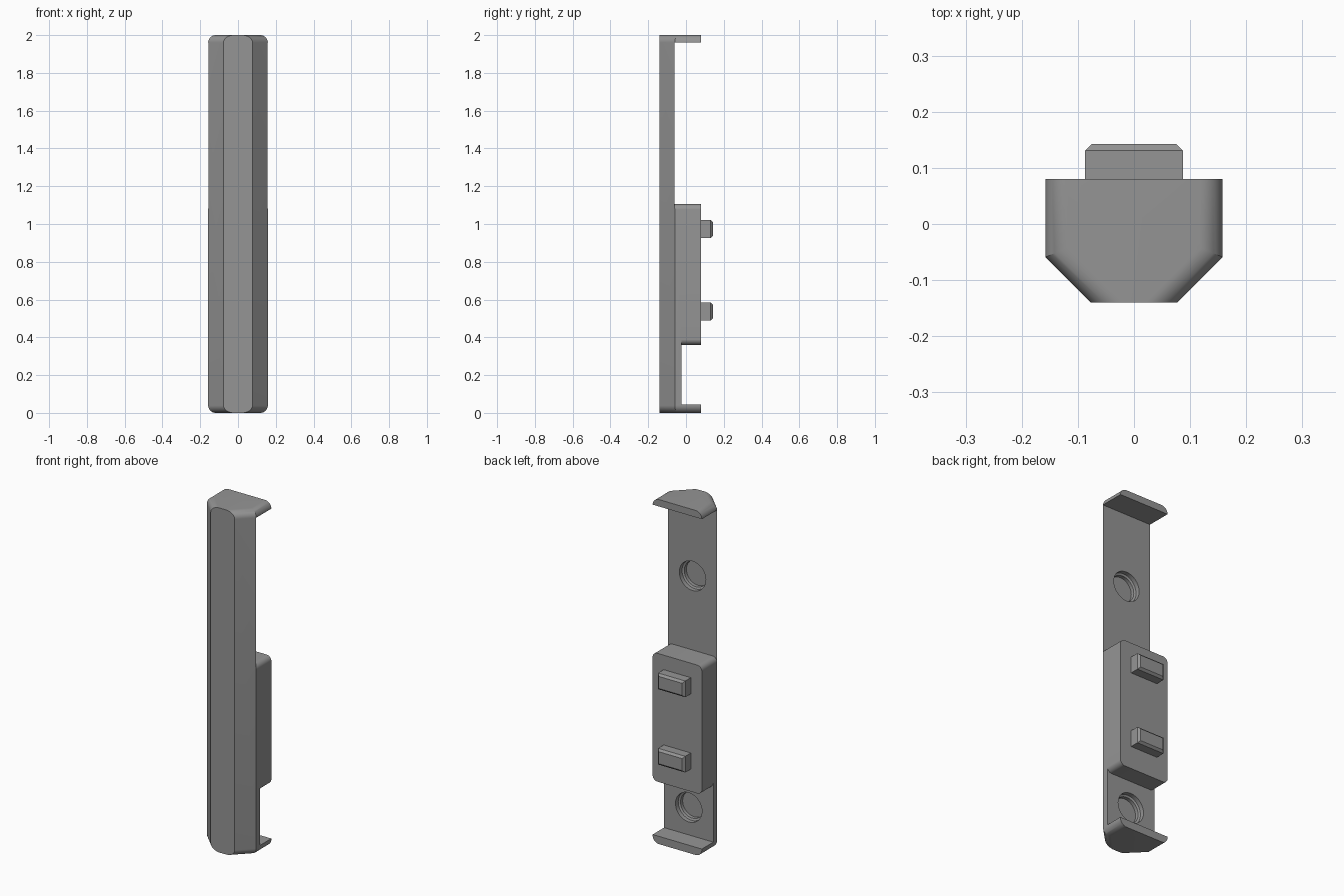
import bpy, bmesh, math

if "Cube" in bpy.data.objects:
    bpy.data.objects.remove(bpy.data.objects["Cube"])

grey = bpy.data.materials.new("plain grey")
grey.diffuse_color = (0.30, 0.30, 0.30, 1)
grey.use_nodes = True
grey.node_tree.nodes["Principled BSDF"].inputs["Base Color"].default_value = grey.diffuse_color

HALF_W, BACK, FRONT = 0.158, 0.08, -0.14
SHOULDER, FRONT_W, ROUND = -0.059, 0.077, 0.04


def loft(name, rings):
    """Closed solid from a stack of equal-length rings of points."""
    bm = bmesh.new()
    rows = [[bm.verts.new(p) for p in ring] for ring in rings]
    n = len(rows[0])
    for a, b in zip(rows, rows[1:]):
        for i in range(n):
            j = (i + 1) % n
            bm.faces.new((a[i], a[j], b[j], b[i]))
    bm.faces.new(rows[0][::-1])
    bm.faces.new(rows[-1])
    bmesh.ops.recalc_face_normals(bm, faces=bm.faces)
    mesh = bpy.data.meshes.new(name)
    bm.to_mesh(mesh)
    bm.free()
    ob = bpy.data.objects.new(name, mesh)
    ob.data.materials.append(grey)
    bpy.context.collection.objects.link(ob)
    return ob


def prism(name, profile, y0, y1):
    """Extrude an x-z profile along y."""
    return loft(name, [[(x, y, z) for x, z in profile] for y in (y0, y1)])


def section(z, d):
    """Bar cross-section with sides and slanted faces moved inward by d."""
    sx = HALF_W - d
    fx = FRONT_W - d * math.sqrt(2)
    sy = FRONT + (sx - fx) * (SHOULDER - FRONT) / (HALF_W - FRONT_W)
    return [(sx, BACK, z), (-sx, BACK, z), (-sx, sy, z),
            (-fx, FRONT, z), (fx, FRONT, z), (sx, sy, z)]


# Bar with rounded ends
steps = [math.radians(90 * i / 10) for i in range(11)]
ends = [(ROUND * (1 - math.sin(a)), ROUND * (1 - math.cos(a))) for a in steps[::-1]]
rings = [section(z, d) for z, d in ends]
rings += [section(2 - z, d) for z, d in ends[::-1]]
body = loft("handle_body", rings)


def recess(name, block_z, end_z, floor_y):
    """Cutter between an end lip and the block, rounding the block corners."""
    s = 1 if end_z > block_z else -1
    r, w = 0.03, HALF_W + 0.0002
    arc = [(w - r + r * math.cos(a), block_z - s * r + s * r * math.sin(a))
           for a in steps]
    right = [(0.3, end_z), (0.3, block_z - s * r)] + arc
    left = [(-x, z) for x, z in right[::-1]]
    return prism(name, right + left, floor_y, 0.3)


def bore(name, z, top):
    """Stepped round hole cutter going in from the back."""
    shape = [(0.085, 0.05), (0.085, -0.025), (0.074, -0.03), (0.074, -0.05)]
    return loft(name, [[(r * math.cos(math.tau * i / 40), top + dy,
                         z + r * math.sin(math.tau * i / 40)) for i in range(40)]
                       for r, dy in shape])


cutters = [recess("upper_recess_cutter", 1.105, 1.96, -0.06),
           recess("lower_recess_cutter", 0.36, 0.045, -0.025),
           bore("upper_hole_cutter", 1.535, -0.06),
           bore("lower_hole_cutter", 0.205, -0.025)]
for cutter in cutters:
    mod = body.modifiers.new(cutter.name, 'BOOLEAN')
    mod.operation, mod.solver, mod.object = 'DIFFERENCE', 'EXACT', cutter
bpy.context.view_layer.objects.active = body
body.select_set(True)
for cutter in cutters:
    bpy.ops.object.modifier_apply(modifier=cutter.name)
    bpy.data.objects.remove(cutter)
bpy.ops.object.shade_smooth_by_angle(angle=math.radians(25))

# Mounting pegs with chamfered tips
for name, z in (("lower_peg", 0.537), ("upper_peg", 0.974)):
    loft(name, [[(sx * (0.087 - c), y, z + sz * (0.047 - c))
                 for sx, sz in ((1, 1), (-1, 1), (-1, -1), (1, -1))]
                for y, c in ((BACK, 0), (0.131, 0), (0.143, 0.012))])
